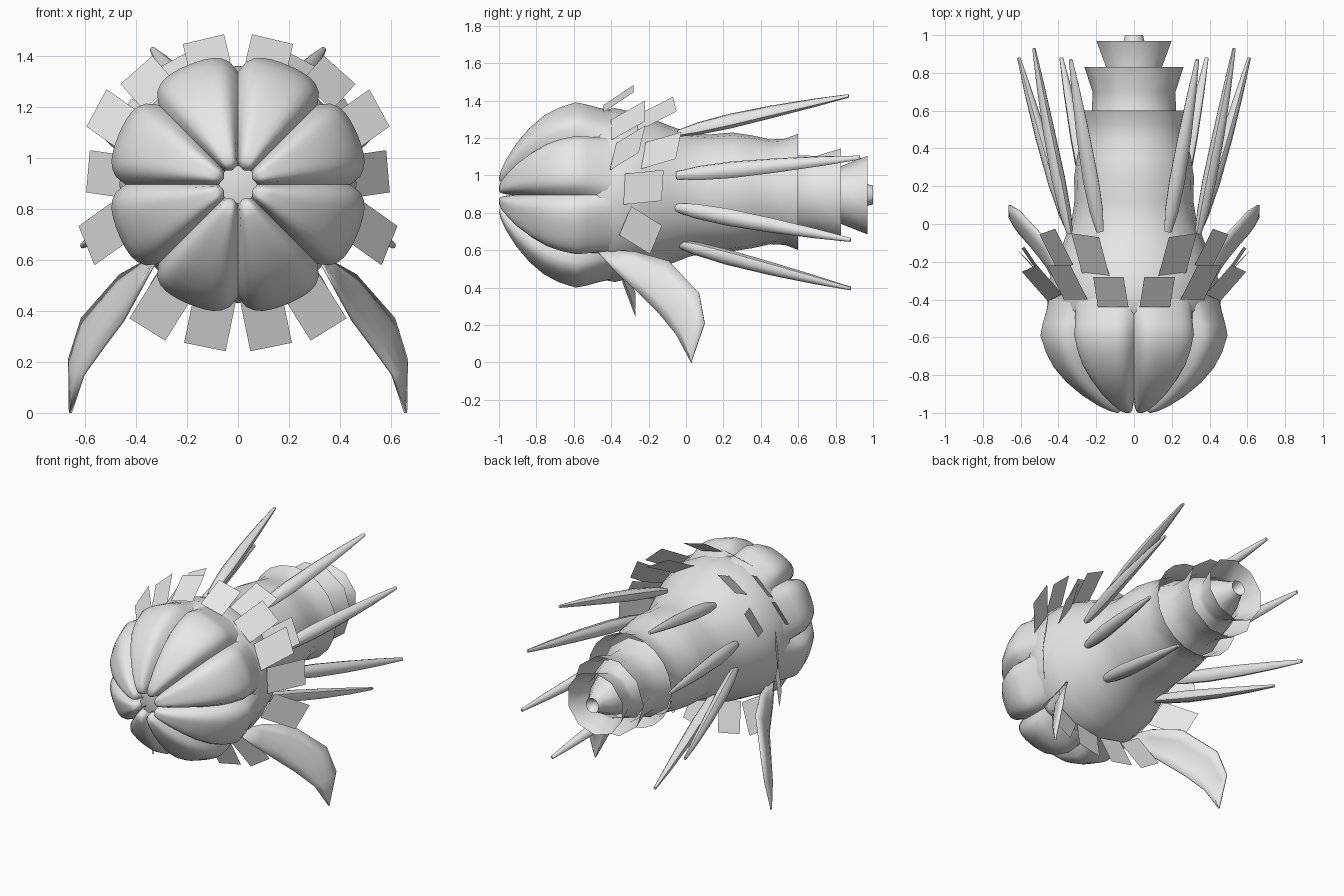
import bpy, bmesh, math
from mathutils import Vector

cube = bpy.data.objects.get("Cube")
if cube:
    bpy.data.objects.remove(cube, do_unlink=True)

AXIS = 0.895  # height of the long axis

grey = bpy.data.materials.new("light_grey")
grey.use_nodes = True
grey.diffuse_color = (0.8, 0.8, 0.8, 1)
grey.node_tree.nodes["Principled BSDF"].inputs["Base Color"].default_value = (0.8, 0.8, 0.8, 1)


def polar(deg, r, y, height=AXIS):
    """Point around the long axis; the angle is measured from the top towards +x."""
    a = math.radians(deg)
    return Vector((r * math.sin(a), y, height + r * math.cos(a)))


def grid(name, rows, closed=False, smooth=True, angle=50):
    """Skin a list of equally long point rows."""
    bm = bmesh.new()
    vs = [[bm.verts.new(p) for p in row] for row in rows]
    n = len(rows[0])
    for a, b in zip(vs, vs[1:]):
        for i in range(n if closed else n - 1):
            j = (i + 1) % n
            bm.faces.new((a[i], a[j], b[j], b[i]))
    bmesh.ops.remove_doubles(bm, verts=bm.verts, dist=0.0005)
    bmesh.ops.recalc_face_normals(bm, faces=bm.faces)
    mesh = bpy.data.meshes.new(name)
    bm.to_mesh(mesh)
    bm.free()
    mesh.materials.append(grey)
    ob = bpy.data.objects.new(name, mesh)
    bpy.context.collection.objects.link(ob)
    if smooth:
        bpy.ops.object.select_all(action="DESELECT")
        ob.select_set(True)
        bpy.context.view_layer.objects.active = ob
        bpy.ops.object.shade_smooth_by_angle(angle=math.radians(angle))
    return ob


def revolve(name, profile, sides, start=0, lift=0):
    """Turn a profile around the long axis; lift raises the part behind y = 0."""
    rows = [[polar(start + 360 * i / sides, r, y, AXIS + lift * min(max(y * 4, 0), 1))
             for i in range(sides)] for y, r in profile]
    return grid(name, rows, closed=True)


# Main body, open flared end at the back
revolve("body", [(-0.6, 0.38), (-0.46, 0.45), (-0.38, 0.465), (-0.25, 0.436), (-0.1, 0.375),
                 (0.02, 0.33), (0.12, 0.315), (0.25, 0.317), (0.35, 0.302), (0.45, 0.28),
                 (0.53, 0.284), (0.6, 0.311)], 20, lift=0.017)
# Nested tail cups and the nozzle inside them
revolve("middle_cup", [(0.5, 0.26), (0.6, 0.222), (0.7, 0.22), (0.83, 0.262)], 10, 18)
revolve("rear_cup", [(0.7, 0.2), (0.8, 0.158), (0.83, 0.155), (0.97, 0.21)], 10)
revolve("nozzle", [(0.75, 0.155), (0.85, 0.12), (0.96, 0.06), (1.0, 0.05), (0.97, 0.03),
                   (0.95, 0)], 10)

# Eight swollen lobes that melt into the body and close around a star shaped mouth
LOBE = [(-0.34, 0.445), (-0.40, 0.458), (-0.46, 0.473), (-0.53, 0.495), (-0.59, 0.507),
        (-0.68, 0.478), (-0.76, 0.435), (-0.84, 0.365), (-0.91, 0.28), (-0.96, 0.20),
        (-0.99, 0.135), (-1.0, 0.095), (-0.985, 0.07), (-0.95, 0.06)]
CORE = -0.5
STEPS = 12
for k in range(8):
    rows = []
    for y, r in LOBE:
        depth = 0.13 * min(max((-0.34 - y) / 0.22, 0.1), 1)
        row = []
        for i in range(STEPS + 1):
            t = 2 * i / STEPS - 1
            shrink = 1 - depth * abs(t) ** 5
            notch = 0.022 * abs(t) ** 2 if r < 0.09 else 0
            row.append(polar(45 * k + 22.5 + 22.5 * t, r * shrink + notch,
                             CORE + (y - CORE) * shrink))
        rows.append(row)
    grid("lobe_%d" % (k + 1), rows, angle=60)
revolve("mouth_floor", [(-0.88, 0.13), (-0.92, 0.0)], 16)

# Collar of flat plates: inner angle, radius, y; outer angle, radius, y; skew along y
PLATES = [(13.4, 0.475, -0.44, 13.4, 0.585, -0.28, 0), (41.6, 0.465, -0.40, 41.6, 0.60, -0.22, 0),
          (64, 0.465, -0.39, 61.6, 0.63, -0.235, -0.018), (86, 0.45, -0.33, 85, 0.59, -0.125, -0.005),
          (107, 0.47, -0.325, 112, 0.64, -0.16, -0.032), (148, 0.47, -0.34, 148, 0.67, -0.27, 0),
          (168.5, 0.46, -0.34, 168.5, 0.65, -0.27, 0), (28, 0.43, -0.27, 28, 0.55, -0.06, 0.01),
          (60, 0.42, -0.23, 60, 0.53, -0.04, -0.015)]
# Long spikes: base and tip
SPIKES = [((0.18, -0.04, 1.225), (0.335, 0.87, 1.425)),
          ((0.34, -0.05, 1.0), (0.53, 0.93, 1.095)),
          ((0.33, -0.06, 0.83), (0.61, 0.88, 0.655)),
          ((0.19, -0.06, 0.64), (0.385, 0.88, 0.395))]
# Hanging leaf: rear edge and front edge from root to tip
REAR = [(0.33, -0.40, 0.60), (0.37, -0.27, 0.59), (0.46, -0.09, 0.54), (0.61, 0.07, 0.37),
        (0.66, 0.10, 0.21), (0.657, 0.03, 0.005)]
FRONT = [(0.32, -0.48, 0.60), (0.385, -0.37, 0.48), (0.45, -0.24, 0.36), (0.525, -0.14, 0.26),
         (0.605, -0.05, 0.15), (0.655, 0.03, 0.0)]

for side, label in ((1, "left"), (-1, "right")):
    def flip(p):
        return Vector((p[0] * side, p[1], p[2]))

    for n, (deg0, r0, y0, deg1, r1, y1, skew) in enumerate(PLATES):
        a = math.radians(deg1)
        half = Vector((math.cos(a) * 0.083, skew, -math.sin(a) * 0.083))
        rows = [[flip(polar(deg, r, y) + s * half) for s in (-1, 1)]
                for deg, r, y in ((deg0, r0, y0), (deg1, r1, y1))]
        grid("%s_plate_%d" % (label, n + 1), rows, smooth=False)

    for n, (base, tip) in enumerate(SPIKES):
        b, e = flip(base), flip(tip)
        d = (e - b).normalized()
        out = (b - Vector((0, b.y, AXIS))).normalized()
        u = d.cross(out).normalized()
        v = u.cross(d)
        rows = []
        for f, r in ((0, 0), (0, 0.02), (0.12, 0.036), (0.3, 0.042), (0.55, 0.036),
                     (0.8, 0.024), (1, 0.01), (1, 0)):
            c = b.lerp(e, f) + v * 0.006 * math.sin(math.pi * f)
            rows.append([c + r * (1.1 * u * math.cos(q * math.pi / 4)
                                  + 0.9 * v * math.sin(q * math.pi / 4)) for q in range(8)])
        grid("%s_spike_%d" % (label, n + 1), rows, closed=True)

    rows = []
    for i, (p, q) in enumerate(zip(REAR, FRONT)):
        p, q = flip(p), flip(q)
        bulge = flip((0.025, -0.01, -0.015)) * math.sin(math.pi * i / 5)
        rows.append([p.lerp(q, f) + bulge * (1 - (2 * f - 1) ** 2)
                     for f in (0, 0.25, 0.5, 0.75, 1)])
    leaf = grid(label + "_leaf", rows)
    mod = leaf.modifiers.new("thickness", "SOLIDIFY")
    mod.thickness = 0.012
    mod.offset = 0
